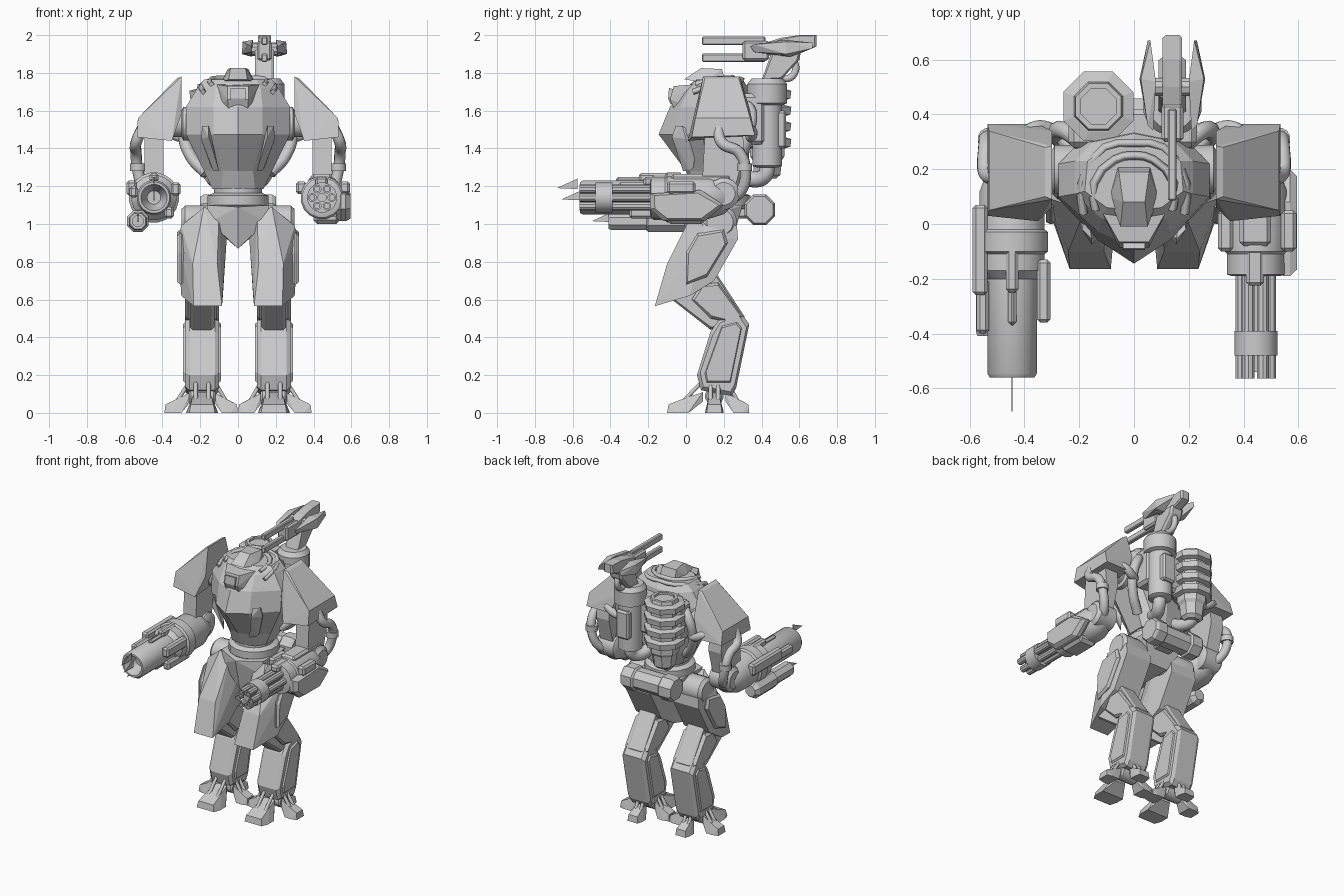
import bpy, bmesh, math
from mathutils import Vector
from math import sin, cos, pi, radians


def finish(name, bm, mir=False, smooth=True):
    """Turn a bmesh into an object (and optionally an x-mirrored twin)."""
    for side in ((1, -1) if mir else (1,)):
        b = bm.copy()
        for v in b.verts:
            v.co.x *= side
        bmesh.ops.remove_doubles(b, verts=b.verts, dist=1e-5)
        bmesh.ops.recalc_face_normals(b, faces=b.faces)
        me = bpy.data.meshes.new(name)
        b.to_mesh(me)
        b.free()
        if smooth:
            for p in me.polygons:
                p.use_smooth = True
            me.set_sharp_from_angle(angle=radians(32))
        ob = bpy.data.objects.new(name, me)
        bpy.context.collection.objects.link(ob)
    bm.free()


def loft(name, rings, mir=False, smooth=True):
    bm = bmesh.new()
    vs = [[bm.verts.new(p) for p in r] for r in rings]
    n = len(vs[0])
    for a, b in zip(vs, vs[1:]):
        for i in range(n):
            bm.faces.new((a[i], a[(i + 1) % n], b[(i + 1) % n], b[i]))
    bm.faces.new(vs[0])
    bm.faces.new(vs[-1])
    finish(name, bm, mir, smooth)


def hull(name, pts, mir=False, sym=False):
    """Faceted convex block; sym adds the x-reflected points."""
    bm = bmesh.new()
    for p in list(pts) + ([(-x, y, z) for x, y, z in pts] if sym else []):
        bm.verts.new(p)
    r = bmesh.ops.convex_hull(bm, input=bm.verts)
    bmesh.ops.delete(bm, geom=[v for v in bm.verts if not v.link_faces], context='VERTS')
    bmesh.ops.dissolve_limit(bm, angle_limit=radians(2), verts=bm.verts, edges=bm.edges)
    finish(name, bm, mir, False)


def box(name, x, y, z, ch=0.012, mir=False):
    """Chamfered box from ranges."""
    pts = []
    for i in (0, 1):
        for j in (0, 1):
            for k in (0, 1):
                p = [x[i], y[j], z[k]]
                for a, s in enumerate((i, j, k)):
                    q = [c + (ch if t == 0 else -ch) for c, t in zip(p, (i, j, k))]
                    q[a] = p[a]
                    pts.append(q)
    hull(name, pts, mir)


def plate(name, x0, x1, yz, mir=False, ch=0.015):
    """Side-profile slab between x0 and x1 with chamfered rims."""
    cy = sum(p[0] for p in yz) / len(yz)
    cz = sum(p[1] for p in yz) / len(yz)
    rings = []
    for x, s in ((x0, 1), (x0 + ch, 0), (x1 - ch, 0), (x1, 1)):
        ring = []
        for y, z in yz:
            d = Vector((cy - y, cz - z))
            d = d.normalized() * ch * s
            ring.append((x, y + d.x, z + d.y))
        rings.append(ring)
    loft(name, rings, mir, False)


def lathe(name, c, axis, prof, n=16, mir=False, smooth=True):
    """Turned part; prof = (position on axis, radius), c = the other two coordinates."""
    rings = []
    for t, r in prof:
        ring = []
        for i in range(n):
            a = 2 * pi * (i + .5) / n
            u, v = c[0] + r * cos(a), c[1] + r * sin(a)
            ring.append({'x': (t, u, v), 'y': (u, t, v), 'z': (u, v, t)}[axis])
        rings.append(ring)
    loft(name, [[Vector(p) for p in r] for r in rings], mir, smooth)


def hose(name, pts, r, mir=False, res=3, order=6):
    for s in ((1, -1) if mir else (1,)):
        cu = bpy.data.curves.new(name, 'CURVE')
        cu.dimensions = '3D'
        cu.bevel_depth, cu.bevel_resolution, cu.use_fill_caps = r, res, True
        sp = cu.splines.new('BEZIER')
        sp.resolution_u = order
        sp.bezier_points.add(len(pts) - 1)
        for b, p in zip(sp.bezier_points, pts):
            b.co = (p[0] * s, p[1], p[2])
            b.handle_left_type = b.handle_right_type = 'AUTO'
        ob = bpy.data.objects.new(name, cu)
        bpy.context.collection.objects.link(ob)
        bpy.ops.object.select_all(action='DESELECT')
        ob.select_set(True)
        bpy.context.view_layer.objects.active = ob
        bpy.ops.object.convert(target='MESH')


# Torso: stacked half outlines (front to back), mirrored across x
def section(z, half):
    return [(x, y, z) for x, y in half] + [(-x, y, z) for x, y in half[-2:0:-1]]

loft("torso", [section(z, h) for z, h in (
    (1.185, [(0, .04), (.09, .06), (.135, .12), (.135, .24), (.09, .3), (0, .31)]),
    (1.28, [(0, 0), (.08, .02), (.18, .11), (.18, .25), (.12, .31), (0, .33)]),
    (1.475, [(0, -.145), (.13, -.06), (.275, .09), (.275, .22), (.2, .3), (0, .34)]),
    (1.62, [(0, -.085), (.13, -.03), (.275, .1), (.275, .22), (.2, .3), (0, .34)]),
    (1.72, [(0, 0), (.12, .02), (.215, .11), (.215, .23), (.15, .3), (0, .33)]),
    (1.765, [(0, .05), (.1, .06), (.18, .12), (.17, .23), (.1, .28), (0, .3)]))], smooth=False)
hull("chest_vent", [(.19, -.02, 1.52), (.155, -.055, 1.52), (.195, 0, 1.45), (.155, -.075, 1.46), (.13, .02, 1.28),
                    (.1, -.015, 1.28), (.14, .04, 1.3), (.17, .06, 1.46)], mir=True)
hull("cockpit", [(.12, .05, 1.74), (.055, -.065, 1.73), (.055, -.085, 1.66), (.05, -.06, 1.6), (.11, .03, 1.62), (.1, .2, 1.75)], sym=True)
hull("visor", [(.04, -.09, 1.72), (.04, -.095, 1.665), (.03, -.08, 1.63), (.04, -.02, 1.7)], sym=True)
hull("hatch", [(.05, -.01, 1.765), (.04, .08, 1.825), (.055, .19, 1.82), (.09, .1, 1.75), (.06, .21, 1.75)], sym=True)
for k in (0, 1):
    d = .045 * k
    hose("collar_ridge", [(.14 + d, .05 - d * .3, 1.74 - d * .9), (.145 + d, .15, 1.765 - d * .6), (.07 + d * .8, .235 + d, 1.77 - d * .2),
                          (0, .25 + d, 1.775 - d * .2), (-.07 - d * .8, .235 + d, 1.77 - d * .2), (-.145 - d, .15, 1.765 - d * .6),
                          (-.14 - d, .05 - d * .3, 1.74 - d * .9)], .016, res=0, order=2)

# Waist and pelvis
lathe("waist", (0, .18), 'z', [(1.08, .15), (1.1, .165), (1.15, .165), (1.165, .13), (1.2, .13)])
hull("pelvis", [(.165, .05, 1.1), (.165, .3, 1.1), (0, -.03, 1.09), (0, .02, .87), (.07, .25, .93), (.15, .04, 1.01)], sym=True)
lathe("hip_axle", (.18, 1.01), 'x', [(.04, .07), (.08, .09), (.28, .09), (.3, .07)], mir=True)
lathe("rear_tank", (.39, 1.075), 'x', [(-.2, .055), (-.2, .075), (-.18, .088), (-.11, .088), (-.1, .075), (.1, .075),
                                       (.11, .088), (.18, .088), (.2, .075), (.2, .055)], 8, smooth=False)
box("tank_mount", (-.07, .07), (.24, .36), (1.03, 1.12))

# Legs
hull("thigh_armour", [(.18, .05, 1.09), (.1, .05, 1.06), (.3, .09, .99), (.06, .1, .92), (.32, .1, .92), (.09, .27, .99), (.29, .27, .99),
                      (.09, .275, .92), (.29, .275, .92), (.09, .15, .7), (.29, .15, .7), (.085, -.165, .565), (.235, -.165, .565),
                      (.11, -.1, .79), (.24, -.1, .79), (.3, .02, .62), (.08, .02, .62)], mir=True)
plate("thigh_side_panel", .285, .322, [(.06, .95), (.2, .97), (.22, .9), (.11, .72), (0, .68), (.0, .85)], True)
plate("knee_link", .125, .255, [(-.1, .62), (.13, .44), (.29, .46), (.31, .51), (.16, .74), (.05, .74)], True)
plate("hock_plate", .1, .28, [(.03, .6), (.13, .5), (.28, .47), (.3, .51), (.17, .69), (.08, .68)], True)
lathe("hock_joint", (.25, .48), 'x', [(.1, .045), (.12, .06), (.26, .06), (.28, .045)], mir=True)
plate("shin", .1, .28, [(.18, .5), (.29, .53), (.335, .47), (.265, .13), (.24, .09), (.08, .12), (.058, .2), (.13, .43)], True, .022)
plate("shin_panel", .09, .29, [(.19, .46), (.27, .48), (.295, .45), (.235, .16), (.11, .16), (.1, .21)], True, .01)
lathe("ankle", (.15, .09), 'x', [(.12, .04), (.13, .05), (.25, .05), (.26, .04)], 12, mir=True)


def toe(name, ang, L, w):
    d, s = Vector((cos(ang), sin(ang), 0)), Vector((-sin(ang), cos(ang), 0))
    o = Vector((.19, .15, 0))
    pts = [o + d * a + s * k * b + Vector((0, 0, z)) for k in (1, -1) for a, b, z in
           ((.06, w * .45, .11), (.06, w * .45, .06), (L * .55, w, 0), (L * .55, w * .6, .085),
            (L * .8, w, .0), (L, w * .8, 0), (L * .97, w * .7, .045))]
    hull(name, pts, True)
    for k in (-.4, .4):
        a = o + d * .07 + s * w * k + Vector((0, 0, .16))
        b = o + d * L * .7 + s * w * k + Vector((0, 0, .05))
        hose("toe_piston", [a, b], .012, True, 1, 1)

toe("front_toe", -pi / 2, .25, .085)
toe("rear_toe", pi / 2, .185, .05)
toe("outer_toe", 0, .2, .05)
toe("inner_toe", pi, .19, .05)

# Shoulders and arms
hull("shoulder_pad", [(.3, .09, 1.78), (.3, .285, 1.78), (.325, .28, 1.77), (.325, .1, 1.77), (.53, .05, 1.56), (.53, .34, 1.56),
                      (.535, .03, 1.46), (.535, .365, 1.47), (.35, .01, 1.44), (.35, .365, 1.47), (.3, .06, 1.58), (.3, .34, 1.6)], mir=True)
lathe("shoulder_joint", (.2, 1.53), 'x', [(.22, .09), (.29, .09), (.3, .07), (.42, .07)], mir=True)
hull("upper_arm", [(x, y, z) for x in (.395, .495) for y, z in ((.1, 1.48), (.3, 1.48), (.31, 1.38), (.24, 1.12), (.08, 1.12), (.1, 1.3))], mir=True)
lathe("elbow", (.2, 1.16), 'x', [(.365, .06), (.38, .085), (.51, .085), (.53, .06)], mir=True)
hose("arm_hose", [(.5, .17, 1.52), (.54, .19, 1.43), (.54, .28, 1.38), (.53, .315, 1.28), (.49, .28, 1.16), (.45, .2, 1.13)], .03, True)
lathe("hose_clamp", (.53, .31), 'z', [(1.28, .036), (1.28, .042), (1.32, .042), (1.32, .036)], 12, True)

# Rotary gun on the +x arm
G = (.445, 1.14)
lathe("rotary_gun_body", G, 'y', [(.24, .05), (.2, .09), (.12, .115), (-.1, .115), (-.11, .107), (-.185, .107), (-.19, .09)])
lathe("barrel_clamp", G, 'y', [(-.39, .07), (-.39, .08), (-.48, .08), (-.48, .07)])
lathe("barrel_spindle", G, 'y', [(-.18, .025), (-.54, .025)], 8)
for i in range(6):
    a = i * pi / 3
    lathe("gun_barrel", (G[0] + .052 * cos(a), G[1] + .052 * sin(a)), 'y', [(-.18, .023), (-.565, .023), (-.565, .014), (-.53, .014)], 10)
plate("gun_side_plate", .52, .595, [(-.19, 1.16), (-.19, 1.08), (-.12, 1.015), (.1, 1.015), (.2, 1.1), (.08, 1.18)], False, .025)
box("gun_top_box", (.385, .5), (-.08, .24), (1.19, 1.265), .015)
box("gun_top_rail", (.41, .475), (-.225, 0), (1.2, 1.25))
for x in (.335, .565):
    box("gun_lug", (x - .028, x + .028), (-.1, .05), (1.16, 1.225))
box("gun_under_box", (.4, .54), (-.1, .1), (1.0, 1.06), .02)

# Cannon on the -x arm, with under-slung barrel
C = (-.445, 1.14)
lathe("cannon", C, 'y', [(.24, .05), (.2, .09), (.12, .12), (-.17, .12), (-.2, .092), (-.545, .092), (-.56, .083), (-.56, .07),
                         (-.47, .036), (-.47, .001)], 20)
lathe("cannon_collar", C, 'y', [(-.02, .12), (-.03, .133), (-.1, .133), (-.11, .12)], 20)
lathe("under_barrel", (-.53, 1.015), 'y', [(.03, .04), (0, .062), (-.2, .062), (-.21, .052), (-.39, .052), (-.41, .045),
                                           (-.41, .03), (-.36, .03)], 8, smooth=False)
box("cannon_top_clamp", (-.468, -.422), (-.25, -.05), (1.22, 1.27))
box("cannon_top_arm", (-.46, -.43), (-.37, -.2), (1.21, 1.25))
box("cannon_outer_clamp", (-.59, -.535), (-.26, .07), (1.15, 1.23))
box("cannon_outer_arm", (-.575, -.53), (-.4, -.2), (1.14, 1.2))
box("cannon_inner_clamp", (-.355, -.305), (-.36, -.13), (1.15, 1.22))
box("cannon_lower_clamp", (-.39, -.34), (-.3, -.05), (1.03, 1.09))
for y, z in ((-.685, 1.19), (-.66, 1.13), (-.5, 1.015)):
    x = C[0] if z > 1.1 else -.53
    hull("muzzle_shard", [(x + s, y + a, z + b) for s in (-.002, .002) for a, b in ((0, 0), (.11, .05), (.11, -.005))])

# Back: banded power tank, turret column, hoses
lathe("power_tank", (-.13, .43), 'z', [(1.24, .05), (1.26, .075), (1.34, .085), (1.36, .1), (1.7, .1), (1.74, .09), (1.74, .07), (1.725, .07)],
      8, smooth=False)
for i in range(4):
    z = 1.4 + i * .085
    lathe("tank_band", (-.13, .43), 'z', [(z, .1), (z + .01, .133), (z + .05, .138), (z + .06, .1)], 8, smooth=False)
lathe("turret_column", (.14, .43), 'z', [(1.3, .06), (1.31, .08), (1.63, .08), (1.64, .108), (1.74, .108), (1.77, .085), (1.77, .01)])
box("column_strap", (.09, .19), (.47, .53), (1.4, 1.6))
box("pack_mount", (-.24, .23), (.28, .42), (1.42, 1.69), .02)
hose("pack_hose", [(.14, .43, 1.32), (.14, .42, 1.26), (.11, .36, 1.235), (.08, .27, 1.27)], .042, True)
hose("side_hose", [(.17, .28, 1.64), (.25, .34, 1.6), (.285, .33, 1.48), (.25, .29, 1.36), (.17, .24, 1.27)], .032, True)
hose("shoulder_hose", [(.22, .27, 1.5), (.3, .34, 1.46), (.38, .34, 1.5), (.42, .26, 1.5)], .028, True)

# Shoulder turret
plate("turret_neck", .09, .19, [(.4, 1.76), (.5, 1.76), (.6, 1.87), (.61, 1.92), (.46, 1.93)])
hose("turret_cable", [(.14, .49, 1.8), (.14, .53, 1.77), (.14, .575, 1.8), (.14, .57, 1.86), (.14, .52, 1.88)], .02)
plate("turret_body", .105, .175, [(.33, 1.93), (.5, 1.985), (.6, 2.0), (.69, 2.0), (.69, 1.94), (.55, 1.88), (.36, 1.9)], ch=.01)
lathe("turret_hub", (.5, 1.925), 'x', [(.04, .02), (.05, .035), (.23, .035), (.24, .02)], 10)
for s in (-1, 1):
    hull("turret_fin", [(.14 + s * a, y, z) for a, y, z in (
        (.07, .34, 1.94), (.07, .36, 1.91), (.09, .36, 1.95), (.115, .53, 1.965), (.12, .53, 1.9), (.08, .67, 1.96), (.09, .67, 1.93),
        (.065, .55, 1.885), (.06, .52, 1.975))])
for z in (1.97, 1.88):
    box("turret_barrel", (.124, .156), (.085, .42), (z - .022, z + .022), .006)
box("turret_breech", (.1, .18), (.3, .44), (1.865, 1.97), .012)
